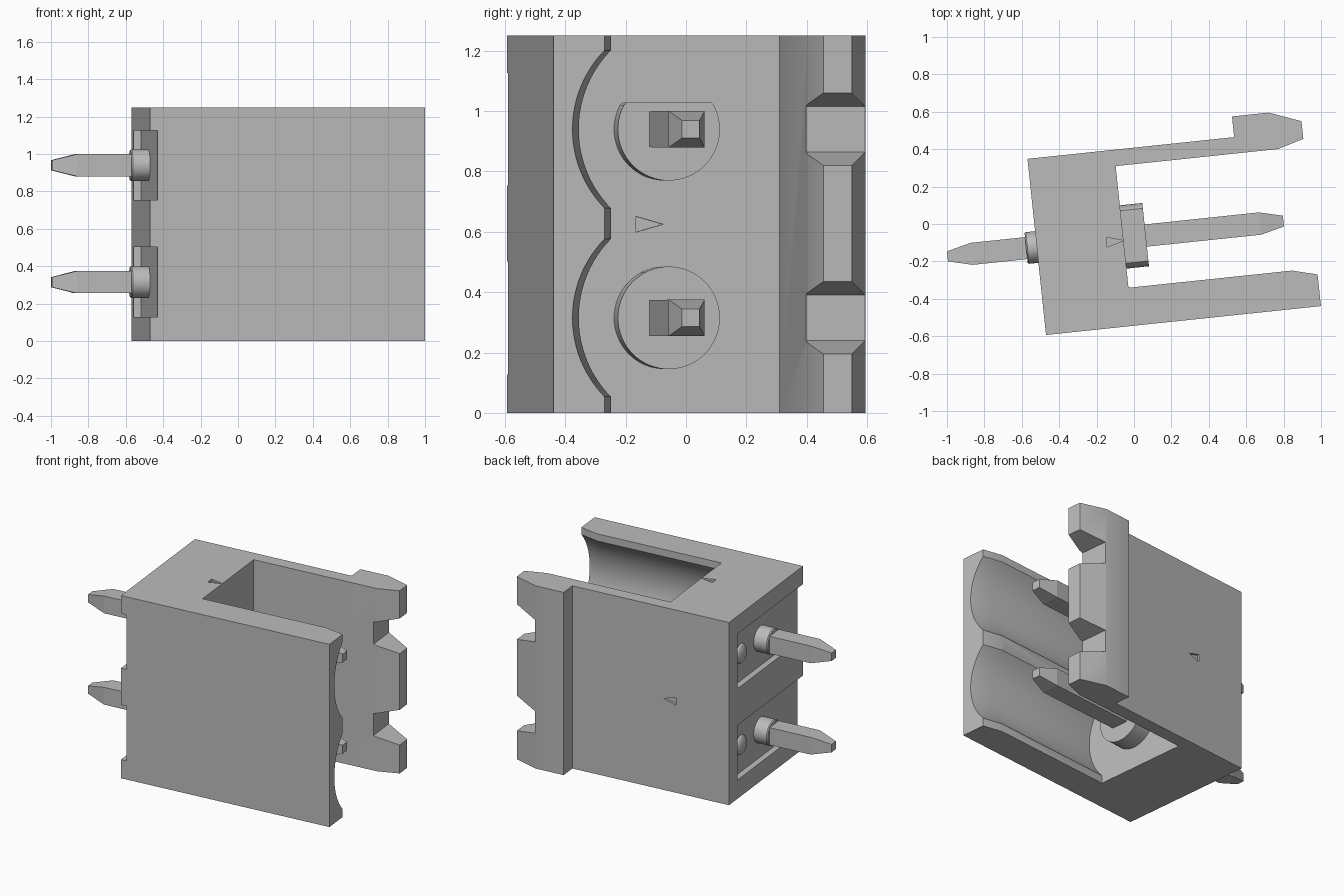
import bpy, bmesh, math
from mathutils import Matrix

old = bpy.data.objects.get("Cube")
if old:
    bpy.data.objects.remove(old)

grey = bpy.data.materials.new("light grey")
grey.use_nodes = True
colour = (0.5, 0.5, 0.5, 1)
grey.diffuse_color = colour
grey.node_tree.nodes["Principled BSDF"].inputs["Base Color"].default_value = colour

HEIGHT = 1.25
PIN_V = -0.068
ROWS = {"lower": 0.315, "upper": 0.94}
TURN = Matrix.Rotation(math.radians(6), 4, "Z")


def loft(name, rings):
    """Closed solid through matching rings of points."""
    bm = bmesh.new()
    loops = [[bm.verts.new(p) for p in ring] for ring in rings]
    n = len(loops[0])
    for a, b in zip(loops, loops[1:]):
        for i in range(n):
            bm.faces.new((a[i], a[(i + 1) % n], b[(i + 1) % n], b[i]))
    bm.faces.new(loops[0])
    bm.faces.new(loops[-1])
    bmesh.ops.recalc_face_normals(bm, faces=bm.faces)
    bm.transform(TURN)
    mesh = bpy.data.meshes.new(name)
    bm.to_mesh(mesh)
    bm.free()
    mesh.materials.append(grey)
    obj = bpy.data.objects.new(name, mesh)
    bpy.context.collection.objects.link(obj)
    return obj


def activate(obj):
    bpy.ops.object.select_all(action="DESELECT")
    obj.select_set(True)
    bpy.context.view_layer.objects.active = obj


def smooth(obj):
    activate(obj)
    bpy.ops.object.shade_smooth_by_angle(angle=math.radians(30))


def cut(obj, cutter):
    cutter.hide_render = True
    activate(obj)
    mod = obj.modifiers.new("cut", "BOOLEAN")
    mod.operation = "DIFFERENCE"
    mod.solver = "EXACT"
    mod.object = cutter
    bpy.ops.object.modifier_apply(modifier=mod.name)
    bpy.data.objects.remove(cutter)


def circle(u, v, z, r, n=48, top=9):
    """Ring facing along the pins, optionally cut flat at a given height."""
    return [(u, v + r * math.cos(math.tau * i / n),
             min(z + r * math.sin(math.tau * i / n), top)) for i in range(n)]


def rect(u, v, z, hv, hz):
    return [(u, v + a * hv, z + b * hz) for a, b in ((-1, -1), (1, -1), (1, 1), (-1, 1))]


# U-shaped housing with a latch ridge on the back wall
outline = [(-0.53, -0.541), (-0.53, 0.406), (0.581, 0.406), (0.581, 0.517),
           (0.778, 0.517), (0.948, 0.453), (0.948, 0.358), (0.808, 0.318),
           (-0.065, 0.318), (-0.065, -0.336), (0.814, -0.336),
           (0.948, -0.371), (0.948, -0.541)]
housing = loft("housing", [[(u, v, z) for u, v in outline] for z in (0, HEIGHT)])

for row, z in ROWS.items():
    # Round scoop along the front wall, flared at the mouth
    cut(housing, loft("scoop_cutter", [circle(u, v, z, 0.373, 96) for u, v in
                                       ((-0.064, -0.07), (0.814, -0.07), (0.99, -0.116))]))
    # Tapered notch in the latch ridge
    notch = [(0.785, -0.075), (0.99, -0.132), (0.99, 0.132), (0.785, 0.075)]
    cut(housing, loft("notch_cutter", [[(u, v, z + h) for u, h in notch] for v in (0.25, 0.6)]))
    # Shallow pocket behind, open at the front side
    cut(housing, loft("pocket_cutter", [rect(u, -0.15, z, 0.45, 0.187) for u in (-0.6, -0.489)]))

# Small engraved triangles on the top, the back wall and the socket floor
mark = [(-0.045, -0.026), (0.045, 0), (-0.045, 0.026)]
mid = HEIGHT / 2
cut(housing, loft("mark_cutter", [[(a - 0.11, b - 0.082, z) for a, b in mark]
                                  for z in (HEIGHT - 0.015, HEIGHT + 0.05)]))
cut(housing, loft("mark_cutter", [[(a - 0.11, v, b + mid) for a, b in mark]
                                  for v in (0.391, 0.45)]))
cut(housing, loft("mark_cutter", [[(u, a - 0.115, b + mid) for a, b in mark]
                                  for u in (-0.08, -0.02)]))
smooth(housing)

for row, z in ROWS.items():
    # Square pin with tapered tips
    loft(row + "_pin", [rect(u, PIN_V, z, h, h) for u, h in
                        ((-1.01, 0.027), (-0.88, 0.059), (0.67, 0.06), (0.796, 0.029))])
    # Round collar behind the housing
    smooth(loft(row + "_collar", [circle(u, PIN_V, z, r) for u, r in
                                  ((-0.587, 0.08), (-0.58, 0.085), (-0.48, 0.085))]))
    # Seat disc on the socket floor; the upper one has a flat top
    top = 1.028 if row == "upper" else 9
    smooth(loft(row + "_seat", [circle(u, -0.063, z, 0.17, 64, top) for u in (-0.08, 0.056)]))
    # Low round stud in the pocket
    stud = [(-0.489 - 0.03 * math.sin(t), 0.065 * math.cos(t)) for t in (-0.2, 0, 0.4, 0.8, 1.15, 1.45)]
    smooth(loft(row + "_stud", [circle(u, 0.185, z, r, 24) for u, r in stud]))
